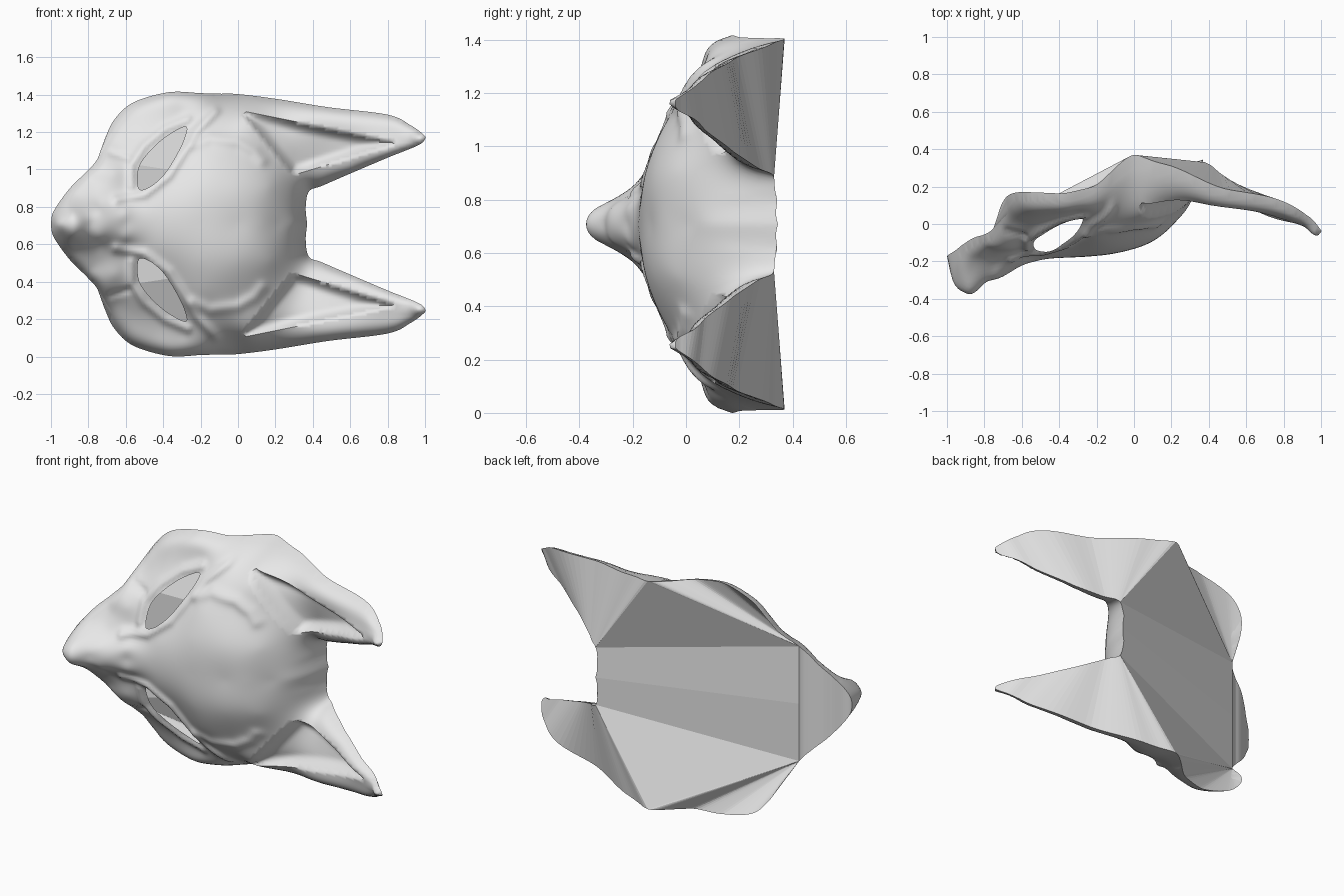
import bpy, bmesh, math
from mathutils import Vector
from mathutils.geometry import delaunay_2d_cdt, intersect_point_line

old = bpy.data.objects.get("Cube")
if old:
    bpy.data.objects.remove(old, do_unlink=True)

MID_Z = 0.708     # height of the symmetry plane
STEP = 0.015      # spacing of the surface grid
SUB = 8           # curve samples per outline segment
# Outline samples at which the back panels meet
CHEEK, TEMPLE, EAR_SIDE, EAR_TIP, EAR_BASE = (SUB * k for k in (4, 11, 12, 17, 22))

# Half outline (along, away from midline, depth), from chin around ear to crown
RIM = [(-1, 0, -.17), (-.985, .07, -.16), (-.9, .19, -.1), (-.81, .28, -.06),
       (-.75, .35, -.02), (-.71, .46, .1), (-.66, .56, .16), (-.56, .65, .17),
       (-.37, .705, .165), (-.2, .7, .21), (-.1, .697, .3), (0, .695, .37),
       (.2, .67, .31), (.48, .625, .19), (.8, .585, .12), (.92, .53, .05),
       (.99, .48, -.02), (1, .455, -.04), (.96, .42, -.02), (.8, .355, .07),
       (.6, .27, .18), (.45, .205, .28), (.38, .175, .33), (.362, .09, .342),
       (.37, 0, .345)]
# Depth of the nose bridge and forehead along the midline
RIDGE = [(-.97, -.3), (-.91, -.365), (-.85, -.365), (-.79, -.31), (-.7, -.28),
         (-.6, -.22), (-.45, -.185), (-.2, -.17), (0, -.13), (.12, -.08),
         (.22, .01), (.3, .11), (.345, .23)]
# Depth of muzzle, cheeks, brow and ears
FORM = [(-.95, .06, -.27), (-.88, .055, -.345), (-.87, .095, -.27), (-.86, .15, -.19),
        (-.74, .07, -.27), (-.74, .105, -.22), (-.74, .17, -.17), (-.6, .07, -.215),
        (-.6, .12, -.165), (-.78, .24, -.13),
        (-.66, .27, -.13), (-.65, .42, 0), (-.45, .15, -.155), (-.45, .6, .06),
        (-.3, .6, .07), (-.53, .4, -.04), (-.55, .25, -.105), (-.35, .3, -.09),
        (-.3, .5, .02), (-.2, .2, -.15), (-.2, .37, -.08), (-.15, .55, .04),
        (0, .2, -.12), (0, .4, -.03), (.05, .58, .08), (.17, .2, -.03),
        (.17, .4, .05), (.28, .16, .1), (.335, .1, .22), (.3, .35, .12),
        (.4, .57, .11), (.6, .55, .08), (.4, .27, .17), (.6, .33, .1),
        (.8, .48, .03), (.92, .465, -.02)]
EYE = [(-.53, .19), (-.53, .3), (-.47, .39), (-.38, .47), (-.28, .52),
       (-.29, .45), (-.34, .35), (-.4, .26), (-.47, .2)]
EAR_HOLLOW = [(.0, .61), (.87, .435), (.29, .26)]
# Raised folds: (path, height, width)
FOLDS = [([(-.65, .13), (-.5, .16), (-.37, .26), (-.28, .4), (-.22, .5), (-.12, .6)], .025, .025),
         ([(-.57, .2), (-.57, .32), (-.5, .42), (-.39, .51), (-.27, .56)], .02, .022),
         ([(-.24, .42), (-.15, .46), (0, .44), (.09, .39), (.13, .34)], .016, .03),
         ([(-.68, .38), (-.58, .35)], -.015, .018)]


def curve(points, closed=False):
    """Smooth curve through the points."""
    pts = [Vector(p[:2]) for p in points]
    n = len(pts)
    pick = (lambda i: pts[i % n]) if closed else (lambda i: pts[max(0, min(n - 1, i))])
    out = []
    for i in range(n if closed else n - 1):
        a, b, c, d = (pick(i + k) for k in (-1, 0, 1, 2))
        for s in range(SUB):
            t = s / SUB
            out.append(b + (c - a) * t / 2 + (a * 2 - b * 5 + c * 4 - d) * t * t / 2
                       + (b * 3 - a - c * 3 + d) * t ** 3 / 2)
    return out if closed else out + [pts[-1]]


def path_distance(p, path):
    best = 9.0
    for a, b in zip(path, path[1:]):
        q, t = intersect_point_line(p, a, b)
        q = a if t < 0 else b if t > 1 else q
        best = min(best, (p - q.to_2d()).length)
    return best


def inside(p, loop):
    hit = False
    for a, b in zip(loop, loop[1:] + loop[:1]):
        if (a.y > p.y) != (b.y > p.y) and p.x < a.x + (p.y - a.y) * (b.x - a.x) / (b.y - a.y):
            hit = not hit
    return hit


def solve(m, rhs):
    """Gaussian elimination."""
    n = len(m)
    m = [row + [r] for row, r in zip(m, rhs)]
    for i in range(n):
        k = max(range(i, n), key=lambda r: abs(m[r][i]))
        m[i], m[k] = m[k], m[i]
        for r in range(i + 1, n):
            f = m[r][i] / m[i][i]
            if f:
                m[r] = [x - f * y for x, y in zip(m[r], m[i])]
    sol = [0.0] * n
    for i in reversed(range(n)):
        sol[i] = (m[i][n] - sum(m[i][j] * sol[j] for j in range(i + 1, n))) / m[i][i]
    return sol


rim = curve(RIM)
eye = curve(EYE, True)
hollow = [Vector(p) for p in EAR_HOLLOW]
hollow_loop = hollow + hollow[:1]
folds = [([Vector(p) for p in path], h, w) for path, h, w in FOLDS]


def rounding(p):
    return 0.1 * (1 - math.exp(-path_distance(p, rim) / 0.028))


def kernel(p, q):
    total = 0.0
    for v in (q.y, -q.y):
        r2 = (p.x - q.x) ** 2 + (p.y - v) ** 2
        total += r2 * math.log(r2) if r2 > 1e-12 else 0.0
    return total


# Smooth symmetric spline through all the depth points
samples = RIM + [(x, 0, y) for x, y in RIDGE] + FORM
knots = [Vector(s[:2]) for s in samples]
matrix = [[kernel(p, q) for q in knots] + [1.0, p.x] for p in knots]
matrix += [[1.0] * len(knots) + [0.0, 0.0], [q.x for q in knots] + [0.0, 0.0]]
target = [s[2] + (0 if i < len(RIM) else rounding(k))
          for i, (s, k) in enumerate(zip(samples, knots))]
weights = solve(matrix, target + [0.0, 0.0])


def depth(p, detail=True):
    y = weights[-2] + weights[-1] * p.x + sum(w * kernel(p, q) for w, q in zip(weights, knots))
    if not detail:
        return y
    y -= rounding(p)
    for path, h, w in folds:
        y -= h * math.exp(-(path_distance(p, path) / w) ** 2)
    if inside(p, hollow):
        t = min(1.0, path_distance(p, hollow_loop) / 0.06)
        y += 0.07 * t * (2 - t)
    return y


grey = bpy.data.materials.new("plain_grey")
grey.use_nodes = True
grey.diffuse_color = (0.8, 0.8, 0.8, 1)
grey.node_tree.nodes["Principled BSDF"].inputs["Base Color"].default_value = (0.8, 0.8, 0.8, 1)


def mirrored_object(name, verts, faces):
    mesh = bpy.data.meshes.new(name)
    mesh.from_pydata(verts, [], faces)
    mesh.materials.append(grey)
    obj = bpy.data.objects.new(name, mesh)
    bpy.context.collection.objects.link(obj)
    obj.location.z = MID_Z
    mod = obj.modifiers.new("mirror", "MIRROR")
    mod.use_axis = (False, False, True)
    mod.merge_threshold = 0.0005
    return obj


# Front of the mask: triangulated sheet with an eye opening
count = int((rim[-1].x - rim[0].x) / STEP)
midline = [rim[-1].lerp(rim[0], i / count) for i in range(1, count)]
border = rim + midline
creases = [a.lerp(b, i / 40) for a, b in zip(hollow_loop, hollow_loop[1:]) for i in range(40)]
points, edges = [], []
for loop in (border, eye, creases):
    start, n = len(points), len(loop)
    points += loop
    edges += [(start + i, start + (i + 1) % n) for i in range(n)]
guides = (border + border[:1], eye + eye[:1], hollow_loop)
for i in range(int(2 / STEP)):
    for j in range(1, int(0.72 / STEP)):
        p = Vector((-1 + (i + 0.5 * (j % 2)) * STEP, j * STEP))
        if inside(p, border) and not inside(p, eye):
            if min(path_distance(p, g) for g in guides) > STEP * 0.5:
                points.append(p)
flat, _, tris, *_ = delaunay_2d_cdt(points, edges, [], 0, 1e-6)
keep = []
for tri in tris:
    c = sum((flat[i] for i in tri), Vector((0, 0))) / 3
    if inside(c, border) and not inside(c, eye):
        keep.append(tuple(tri))
face = mirrored_object("mask_face", [(p.x, depth(p), p.y) for p in flat], keep)
bm = bmesh.new()
bm.from_mesh(face.data)
bmesh.ops.delete(bm, geom=[v for v in bm.verts if not v.link_faces], context="VERTS")
bm.to_mesh(face.data)
bm.free()
bpy.ops.object.select_all(action="DESELECT")
face.select_set(True)
bpy.context.view_layer.objects.active = face
bpy.ops.object.shade_smooth_by_angle(angle=math.radians(75))

# Flat back panels closing the muzzle, crown, cheeks and ears
back = [(p.x, depth(p, False), p.y) for p in rim]
last = len(rim) - 1
back += [(x, y, 0) for x, y, _ in back[1:CHEEK + 1]]
panels = [(0, 1, last + 1)]
panels += [(last + i, i, i + 1, last + i + 1) for i in range(1, CHEEK)]
panels += [(last + CHEEK, CHEEK, *range(EAR_BASE, last + 1))]
panels += [(CHEEK, TEMPLE, EAR_BASE)]
panels += [(CHEEK, i, i + 1) for i in range(CHEEK + 1, TEMPLE)]
panels += [(EAR_BASE, i, i + 1) for i in range(TEMPLE, EAR_SIDE)]
for k in range(EAR_TIP - EAR_SIDE):
    outer, inner = EAR_SIDE + k, EAR_BASE - k
    panels.append((outer, outer + 1, inner - 1, inner) if outer + 1 < inner - 1
                  else (outer, outer + 1, inner))
mirrored_object("mask_back", back, panels)
